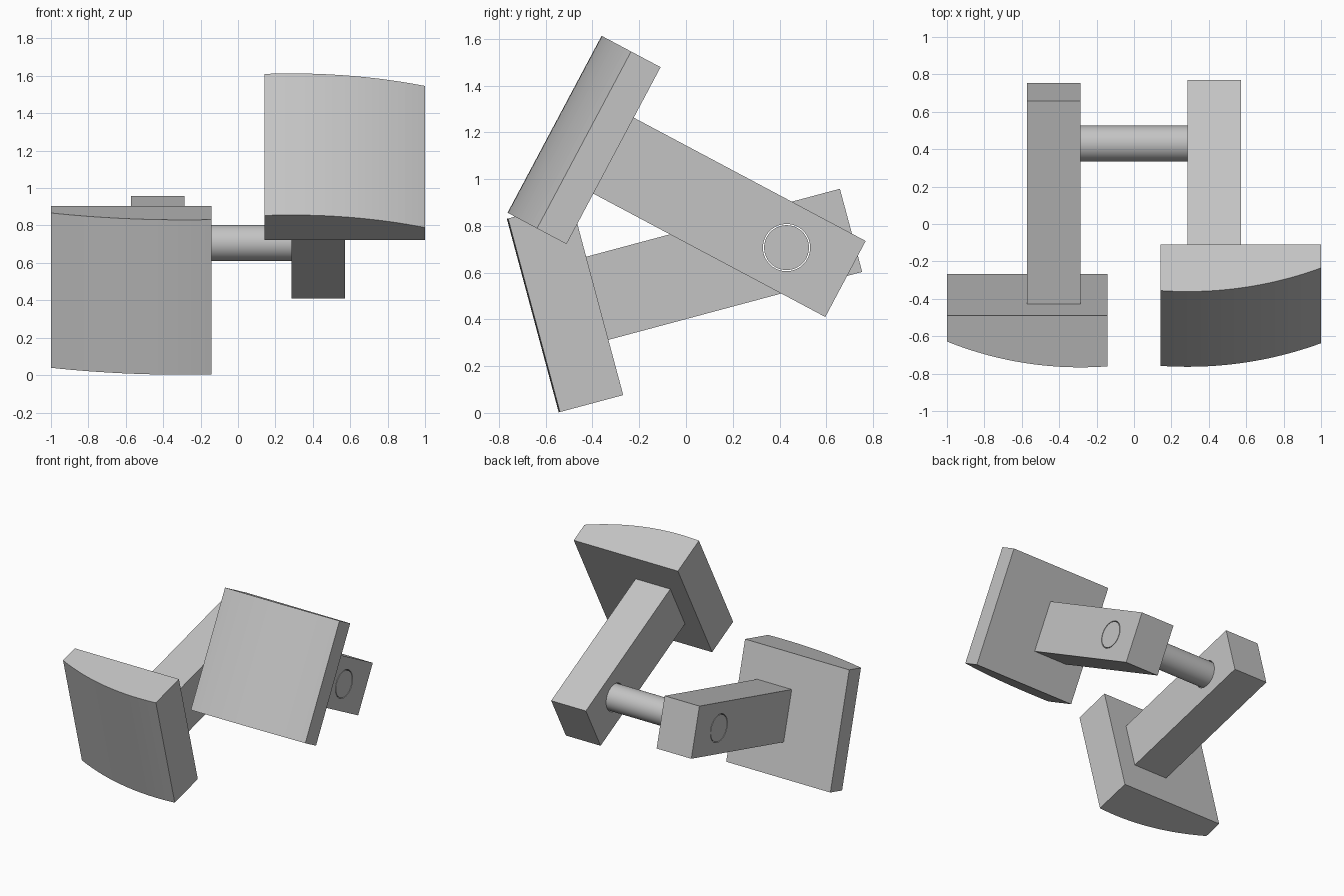
import bpy, bmesh, math
from mathutils import Matrix

cube = bpy.data.objects.get("Cube")
if cube:
    bpy.data.objects.remove(cube)

U = 1 / 7                      # design unit
PIVOT = (0, 0.43, 0.707)       # rod axis
GREY = (0.55, 0.55, 0.55, 1)

mat = bpy.data.materials.new("light grey")
mat.use_nodes = True
mat.diffuse_color = GREY
mat.node_tree.nodes["Principled BSDF"].inputs["Base Color"].default_value = GREY


def make_object(name, bm, tilt=0):
    bmesh.ops.recalc_face_normals(bm, faces=bm.faces)
    mesh = bpy.data.meshes.new(name)
    bm.to_mesh(mesh)
    bm.free()
    mesh.materials.append(mat)
    obj = bpy.data.objects.new(name, mesh)
    bpy.context.collection.objects.link(obj)
    obj.location = PIVOT
    obj.rotation_euler.x = math.radians(tilt)
    return obj


def cylinder(name, radius, length):
    bm = bmesh.new()
    bmesh.ops.create_cone(bm, cap_ends=True, segments=64, radius1=radius, radius2=radius,
                          depth=length, matrix=Matrix.Rotation(math.pi / 2, 4, "Y"))
    return make_object(name, bm)


def box(x0, x1, y0, y1, z0, z1):
    bm = bmesh.new()
    bmesh.ops.create_cube(bm, size=1)
    bmesh.ops.scale(bm, vec=(x1 - x0, y1 - y0, z1 - z0), verts=bm.verts)
    bmesh.ops.translate(bm, vec=((x0 + x1) / 2, (y0 + y1) / 2, (z0 + z1) / 2), verts=bm.verts)
    return bm


def pad(side, back, thick, half_height, steps=24):
    """Plate with a front curved about the vertical, thinner at its outer edge."""
    inner, outer, peak = U, 7 * U, 2 * U
    drop = thick / 2
    radius = (outer - peak) ** 2 / (2 * drop) + drop / 2
    profile = [(outer, back), (inner, back)]
    for i in range(steps + 1):
        x = inner + (outer - inner) * i / steps
        sag = radius - math.sqrt(radius ** 2 - (x - peak) ** 2)
        profile.append((x, back - thick + sag))
    bm = bmesh.new()
    face = bm.faces.new([bm.verts.new((side * x, y, -half_height)) for x, y in profile])
    top = bmesh.ops.extrude_face_region(bm, geom=[face])["geom"]
    bmesh.ops.translate(bm, vec=(0, 0, 2 * half_height),
                        verts=[v for v in top if isinstance(v, bmesh.types.BMVert)])
    return bm


# Rod joining the arms, and the slightly wider cutter for its holes
rod = cylinder("rod", 0.096, 8 * U)
cutter = cylinder("hole_cutter", 0.101, 10 * U)
cutter.hide_render = True
cutter.hide_set(True)

# Two mirrored pedals swung to different angles
for label, side, tilt in (("left", 1, -28), ("right", -1, 15)):
    x0, x1 = sorted((side * 2 * U, side * 4 * U))
    arm = make_object(label + "_arm", box(x0, x1, -0.838, 2 * U, -0.184, 0.184), tilt)
    hole = arm.modifiers.new("rod_hole", "BOOLEAN")
    hole.operation = "DIFFERENCE"
    hole.solver = "EXACT"
    hole.object = cutter
    plate = make_object(label + "_pad", pad(side, -0.838, 2 * U, 3 * U), tilt)

# Smooth only the round surfaces
for obj in bpy.context.selected_objects:
    obj.select_set(False)
rod.select_set(True)
bpy.context.view_layer.objects.active = rod
bpy.ops.object.shade_smooth_by_angle(angle=math.radians(30))
